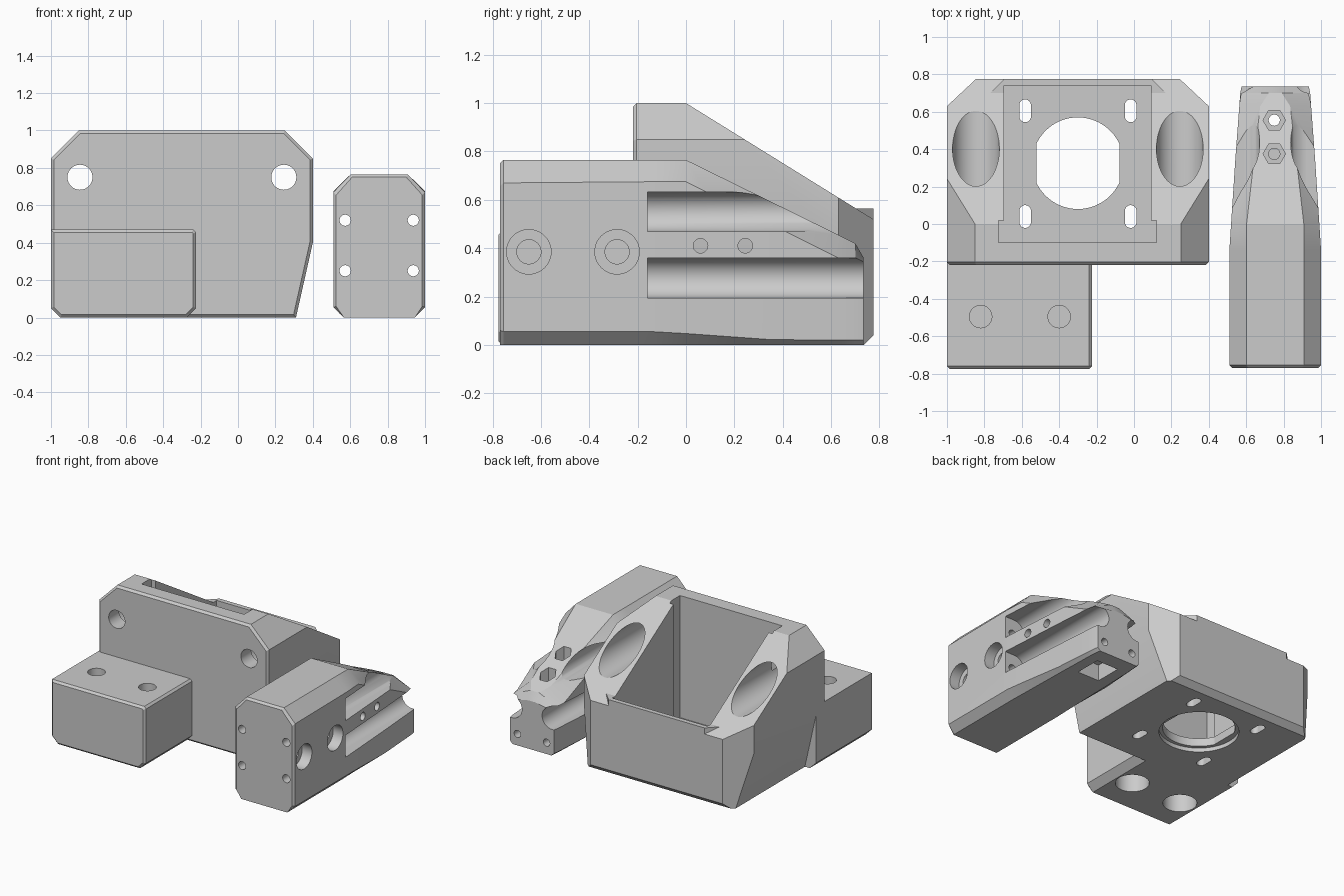
import bpy, bmesh, math
from mathutils import Vector, Matrix

if "Cube" in bpy.data.objects:
    bpy.data.objects.remove(bpy.data.objects["Cube"])

grey = bpy.data.materials.new("plain grey")
grey.diffuse_color = (0.6, 0.6, 0.6, 1)
grey.use_nodes = True
grey.node_tree.nodes["Principled BSDF"].inputs["Base Color"].default_value = grey.diffuse_color


def finish(name, bm):
    bmesh.ops.recalc_face_normals(bm, faces=bm.faces)
    me = bpy.data.meshes.new(name)
    bm.to_mesh(me)
    bm.free()
    me.materials.append(grey)
    ob = bpy.data.objects.new(name, me)
    bpy.context.collection.objects.link(ob)
    return ob


def box_bm(x0, x1, y0, y1, z0, z1):
    bm = bmesh.new()
    bmesh.ops.create_cube(bm, size=1)
    for v in bm.verts:
        v.co = Vector((x0 + (v.co.x + .5) * (x1 - x0), y0 + (v.co.y + .5) * (y1 - y0),
                       z0 + (v.co.z + .5) * (z1 - z0)))
    return bm


def box(*dims):
    return finish("box_cutter", box_bm(*dims))


def rod(axis, a, b, u, v, r, n=40):
    """Cylinder along an axis from a to b; u, v are the other two coordinates in xyz order."""
    mid = (a + b) / 2
    loc = {'X': (mid, u, v), 'Y': (u, mid, v), 'Z': (u, v, mid)}[axis]
    rot = {'X': Matrix.Rotation(math.pi / 2, 4, 'Y'),
           'Y': Matrix.Rotation(math.pi / 2, 4, 'X'), 'Z': Matrix()}[axis]
    bm = bmesh.new()
    bmesh.ops.create_cone(bm, cap_ends=True, segments=n, radius1=r, radius2=r,
                          depth=abs(b - a), matrix=Matrix.Translation(loc) @ rot)
    return finish("rod_cutter", bm)


def slice_off(bm, point, normal):
    """Trim a convex solid by a plane and cap it."""
    res = bmesh.ops.bisect_plane(bm, geom=bm.verts[:] + bm.edges[:] + bm.faces[:], dist=1e-5,
                                 plane_co=point, plane_no=normal, clear_outer=True)
    edges = [e for e in res['geom_cut'] if isinstance(e, bmesh.types.BMEdge)]
    bmesh.ops.edgeloop_fill(bm, edges=edges)


def bevel_front(bm, width):
    y = min(v.co.y for v in bm.verts)
    edges = [e for e in bm.edges if all(v.co.y < y + 1e-4 for v in e.verts)]
    bmesh.ops.bevel(bm, geom=edges, offset=width, segments=1, affect='EDGES')


def combine(ob, others, op):
    for other in others:
        other.hide_render = True
        m = ob.modifiers.new("cut", 'BOOLEAN')
        m.operation, m.solver, m.object = op, 'EXACT', other
        bpy.context.view_layer.objects.active = ob
        bpy.ops.object.modifier_apply(modifier=m.name)
        bpy.data.objects.remove(other)


def smooth(ob):
    bpy.ops.object.select_all(action='DESELECT')
    ob.select_set(True)
    bpy.context.view_layer.objects.active = ob
    bpy.ops.object.shade_smooth_by_angle(angle=math.radians(25))


# Motor mount body: a box trimmed by planes
CX = -0.3
bm = box_bm(-1, .4, -.22, .775, 0, 1)
slice_off(bm, (0, 0, 1), (0, .62, 1))                    # sloping top
for s in (-1, 1):
    slice_off(bm, (CX + s * .7, 0, .85), (s, 0, 1))      # top corner
    slice_off(bm, (CX + s * .7, .63, 0), (s * .145, 0.155, 0))  # rear corner
    slice_off(bm, (CX + s * .7, 0, .4), (s * .4, 0, -.09))  # side taper
slice_off(bm, (0, .735, 0), (0, 1, -1))                  # rear bottom edge
bevel_front(bm, .016)
mount = finish("motor_mount", bm)

# Foot block in front, and the flat lip on the rear wall
bm = box_bm(-1, -.225, -.775, -.1, 0, .47)
slice_off(bm, (-.275, 0, 0), (1, 0, -1))
slice_off(bm, (-.95, 0, 0), (-1, 0, -1))
slice_off(bm, (-.24, 0, .47), (1, 0, 1))
bevel_front(bm, .015)
foot = finish("foot_block", bm)
bm = box_bm(-.77, .17, .66, .775, .4, .565)
for s in (-1, 1):
    slice_off(bm, (CX + s * .47, .70, 0), (s, 1, 0))
lip = finish("rear_lip", bm)
combine(mount, [foot, lip], 'UNION')

# Motor pocket, shaft opening and screw slots
cuts = [box(-.695, .09, -.1, .74, .09, 1.5),
        box(-.725, -.6, -.099, .02, .091, 1.5), box(0, .12, -.099, .02, .091, 1.5)]
shaft = rod('Z', -.1, .2, CX, .325, .245, 64)
combine(shaft, [box(CX - .222, CX + .222, 0, .7, -.2, .3)], 'INTERSECT')
cuts += [shaft, rod('Z', -.1, .03, CX, .325, .27, 64)]
for sx in (-1, 1):
    for y in (.04, .605):
        x = CX + sx * .282
        slot = rod('Z', -.1, .2, x, y - .03, .031, 24)
        combine(slot, [box(x - .031, x + .031, y - .03, y + .03, -.1, .2),
                       rod('Z', -.1, .2, x, y + .03, .031, 24)], 'UNION')
        cuts.append(slot)
# Clamp screw holes running front to back
for s in (-1, 1):
    x = CX + s * .545
    cuts += [rod('Y', -.5, .3, x, .75, .067), rod('Y', -.1, 1, x, .75, .125, 56)]
# Foot screw holes, closed by a thin web
for x in (-.82, -.4):
    cuts += [rod('Z', .22, .6, x, -.495, .06), rod('Z', -.1, .2, x, -.495, .115)]
combine(mount, cuts, 'DIFFERENCE')
smooth(mount)

# Clamp body: eight-sided sections lofted along y
BX = .755
sections = [  # y, bottom half width, side half width, low z, high z, top half width, top z
    (-.77, .19, .23, .06, .655, .145, .75),
    (-.755, .19, .245, .055, .67, .153, .765),
    (-.14, .19, .245, .055, .675, .153, .765),
    (0, .186, .236, .047, .675, .153, .765),
    (.35, .178, .213, .022, .50, .113, .593),
    (.63, .17, .192, .02, .36, .08, .455),
    (.70, .165, .187, .02, .355, .035, .42),
    (.735, .16, .18, .02, .33, .03, .36)]
bm = bmesh.new()
rings = []
for y, wb, w, zl, zh, wt, zt in sections:
    half = [(wb, 0), (w, zl), (w, zh), (wt, zt)]
    ring = half + [(-x, z) for x, z in reversed(half)]
    rings.append([bm.verts.new((BX + x, y, z)) for x, z in ring])
for a, b in zip(rings, rings[1:]):
    for i in range(8):
        j = (i + 1) % 8
        bm.faces.new((a[i], a[j], b[j], b[i]))
bm.faces.new(rings[0])
bm.faces.new(rings[-1])
clamp = finish("clamp_body", bm)

# Round-bottomed side grooves with screw holes reaching them from the front
cuts = []
for s in (-1, 1):
    for z, zs in ((.55, .52), (.277, .25)):
        x = BX + s * .165
        groove = rod('Y', -.16, 1, x, z, .082)
        combine(groove, [box(min(x, x + s * .3), max(x, x + s * .3), -.16, 1,
                             z - .082, z + .082)], 'UNION')
        cuts += [groove, rod('Y', -1, -.1, BX + s * .182, zs, .03, 24)]
    cuts.append(rod('Y', .62, 1, BX + s * .12, .085, .027, 24))   # rear screw holes
# Cross bolts with counterbores, and small cross screws
for y in (-.65, -.285):
    cuts += [rod('X', .4, 1.2, y, .385, .05), rod('X', .92, 1.2, y, .385, .092)]
for y in (.06, .245):
    cuts.append(rod('X', .4, 1.2, y, .41, .03, 24))
# Hexagonal nut seats on the slope
for y in (.375, .555):
    nut = rod('Z', .41, 1, .75, y, .06, 6)
    nut.data.transform(Matrix.Translation((.75, y, 0)) @ Matrix.Rotation(math.pi / 6, 4, 'Z')
                       @ Matrix.Translation((-.75, -y, 0)))
    cuts += [nut, rod('Z', .1, .6, .75, y, .03, 24)]
# Underside nut slot
cuts.append(box(.665, .845, .42, .62, -.1, .12))
combine(clamp, cuts, 'DIFFERENCE')
smooth(clamp)
